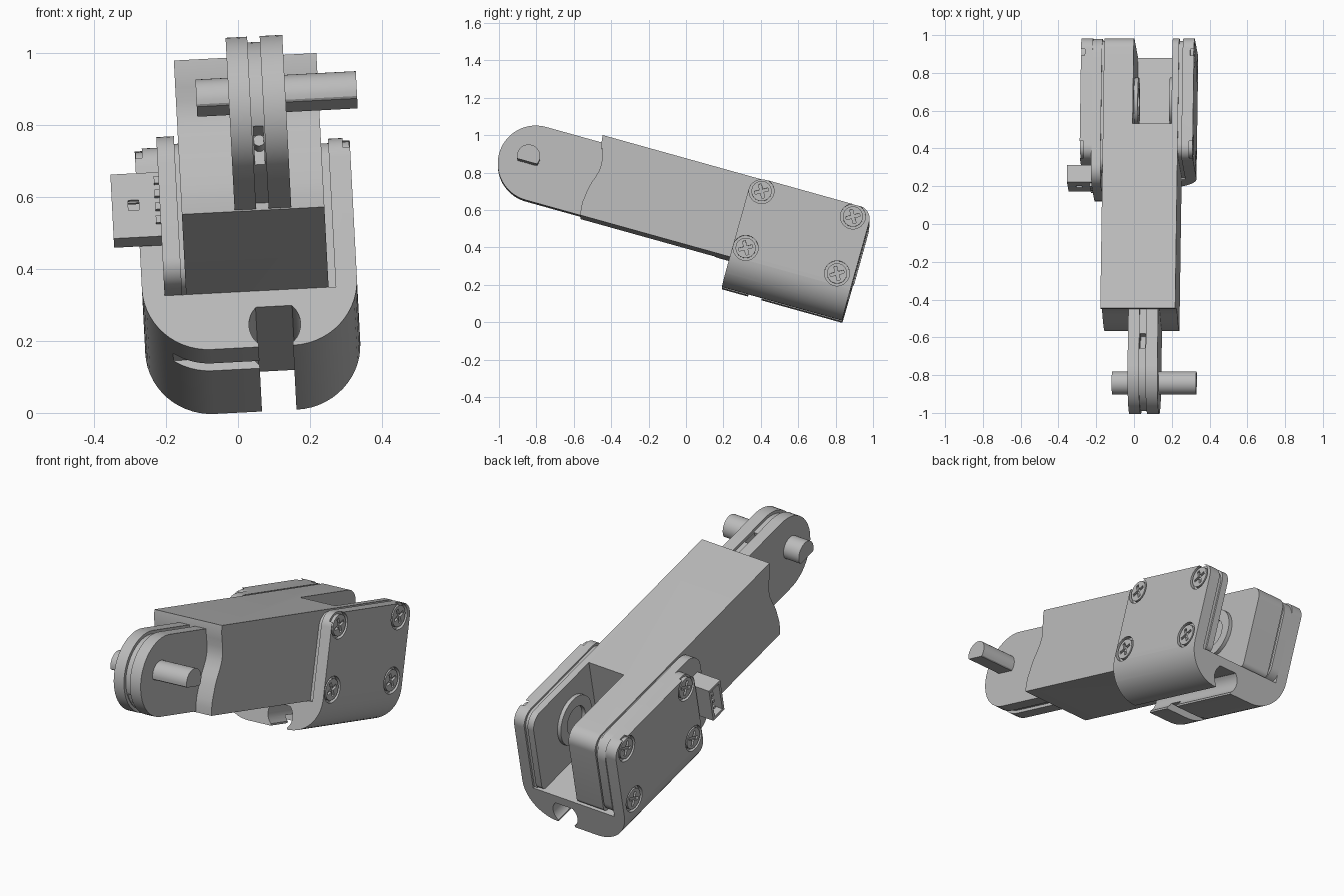
import bpy, bmesh, math
from mathutils import Matrix

cube = bpy.data.objects.get("Cube")
if cube:
    bpy.data.objects.remove(cube, do_unlink=True)

grey = bpy.data.materials.new("machined_grey")
grey.use_nodes = True
grey.diffuse_color = (0.5, 0.5, 0.5, 1)
grey.node_tree.nodes["Principled BSDF"].inputs["Base Color"].default_value = (0.5, 0.5, 0.5, 1)

parts = []


def prism(name, pts, axis, a, b):
    """Extrude a profile: (y, z) points along x, or (x, z) points along y."""
    place = (lambda p, t: (t, p[0], p[1])) if axis == "x" else (lambda p, t: (p[0], t, p[1]))
    bm = bmesh.new()
    face = bm.faces.new([bm.verts.new(place(p, a)) for p in pts])
    move = bmesh.ops.extrude_face_region(bm, geom=[face])["geom"]
    shift = (b - a, 0, 0) if axis == "x" else (0, b - a, 0)
    bmesh.ops.translate(bm, vec=shift, verts=[g for g in move if isinstance(g, bmesh.types.BMVert)])
    bmesh.ops.recalc_face_normals(bm, faces=bm.faces)
    mesh = bpy.data.meshes.new(name)
    bm.to_mesh(mesh)
    bm.free()
    obj = bpy.data.objects.new(name, mesh)
    bpy.context.collection.objects.link(obj)
    mesh.materials.append(grey)
    parts.append(obj)
    return obj


def arc(cx, cy, r, start, end, n=10):
    angles = [math.radians(start + (end - start) * i / n) for i in range(n + 1)]
    return [(cx + r * math.cos(t), cy + r * math.sin(t)) for t in angles]


def circle(cx, cy, r, n=32):
    return arc(cx, cy, r, 0, 360, n)[:-1]


def rounded(x0, x1, y0, y1, low, high):
    """Rectangle with one radius for its lower and one for its upper corners."""
    pts = []
    for x, y, r, s in ((x1, y0, low, 270), (x1, y1, high, 0), (x0, y1, high, 90), (x0, y0, low, 180)):
        cx = x - r if x == x1 else x + r
        cy = y - r if y == y1 else y + r
        pts += arc(cx, cy, r, s, s + 90) if r else [(x, y)]
    return pts


def box(name, x, y, z):
    return prism(name, rounded(*y, *z, 0, 0), "x", *x)


def carve(obj, cutter, mode="DIFFERENCE"):
    mod = obj.modifiers.new("carve", "BOOLEAN")
    mod.operation, mod.object, mod.solver = mode, cutter, "EXACT"
    graph = bpy.context.evaluated_depsgraph_get()
    mesh = bpy.data.meshes.new_from_object(obj.evaluated_get(graph))
    obj.modifiers.clear()
    obj.data = mesh
    parts.remove(cutter)
    bpy.data.objects.remove(cutter, do_unlink=True)


BACK, FRONT, TOP, SEAT, BOTTOM = 0.804, 0.136, 0.832, 0.387, 0.225

# Arm body with a wavy front end and a forked rear
outline = [(-0.695, SEAT)] + arc(BACK - 0.03, SEAT + 0.03, 0.03, 270, 360) + arc(BACK - 0.07, TOP - 0.07, 0.07, 0, 90)
for i in range(13):
    t = i / 12
    wave = 0.036 * math.sin(math.pi * min(1, t / 0.72)) ** 2 if t < 0.72 else -0.008 * math.sin(math.pi * (t - 0.72) / 0.28)
    outline.append((-0.695 + wave, TOP - (TOP - SEAT) * t))
body = prism("arm_body", outline[:-1], "x", -0.127, 0.27)
carve(body, box("fork_cut", (0.03, 0.235), (0.32, 0.9), (0.3, 0.9)))
carve(body, prism("cable_bore", circle(0.13, 0.62, 0.05), "y", 0.1, 0.4))

# Round bosses on the inner faces of the fork
for name, a, b in (("left_boss", 0.215, 0.24), ("right_boss", 0.025, 0.05)):
    boss = prism(name, circle(0.5, 0.61, 0.13), "x", a, b)
    carve(boss, prism("boss_bore", circle(0.5, 0.61, 0.075), "x", a - 0.01, b + 0.01))

# U bracket with round lower corners
u_shape = [(-0.249, TOP)] + arc(-0.064, BOTTOM + 0.185, 0.185, 180, 270, 14)
u_shape += arc(0.165, BOTTOM + 0.185, 0.185, 270, 360, 14)
u_shape += [(0.35, TOP), (0.29, TOP), (0.29, SEAT), (-0.187, SEAT), (-0.187, TOP)]
bracket = prism("bracket", u_shape, "y", FRONT, BACK)
carve(bracket, prism("bracket_trim", rounded(FRONT, BACK, BOTTOM - 0.05, TOP, 0, 0.07), "x", -0.4, 0.5), "INTERSECT")
carve(bracket, box("cable_slot", (0.067, 0.163), (0, 1), (0.1, 0.34)))
channel = prism("cable_channel", [(x, min(z, 0.34)) for x, z in circle(0.115, 0.288, 0.072)], "y", 0, 1)
carve(bracket, channel)
carve(bracket, box("under_groove", (-0.3, 0.1), (0.28, 0.357), (0.1, 0.26)))

# Thin plates between the fork and the bracket
prism("left_spacer", rounded(FRONT + 0.01, BACK - 0.01, SEAT, TOP - 0.01, 0, 0.07), "x", 0.27, 0.29)
prism("circuit_board", rounded(0, BACK + 0.005, SEAT, TOP, 0.07, 0.1), "x", -0.187, -0.138)
prism("right_spacer", rounded(0.07, BACK - 0.01, SEAT + 0.01, TOP - 0.01, 0.07, 0.07), "x", -0.138, -0.127)

# Sunk cross-head screws, four on each side
for side, face, inward in (("left", 0.35, -1), ("right", -0.249, 1)):
    for y in (0.205, 0.712):
        for z in (0.452, 0.768):
            deep = face + inward * 0.02
            cutter = prism("screw_seat", circle(y, z, 0.067), "x", min(deep, face - inward * 0.01), max(deep, face - inward * 0.01))
            carve(bracket, cutter)
            head_face = face + inward * 0.002
            low, high = sorted((deep + inward * 0.005, head_face))
            head = prism(side + "_screw", circle(y, z, 0.054, 24), "x", low, high)
            for tilt in (30, 120):
                c, s = math.cos(math.radians(tilt)), math.sin(math.radians(tilt))
                bar = [(y + u * c - v * s, z + u * s + v * c) for u, v in rounded(-0.038, 0.038, -0.008, 0.008, 0, 0)]
                low, high = sorted((head_face + inward * 0.012, head_face - inward * 0.01))
                carve(head, prism("screw_cross", bar, "x", low, high))

# Cable socket with pins on the board
socket = box("cable_socket", (-0.32, -0.187), (0.03, 0.125), (0.53, 0.715))
carve(socket, box("socket_mouth", (-0.34, -0.22), (0.045, 0.11), (0.545, 0.7)))
carve(socket, box("socket_window", (-0.275, -0.245), (0.0, 0.06), (0.608, 0.638)))
for i in range(4):
    z = 0.565 + i * 0.038
    box("socket_pin", (-0.3, -0.21), (0.07, 0.085), (z, z + 0.013))
    box("socket_foot", (-0.2, -0.185), (0.012, 0.03), (z, z + 0.02))


# Rounded tongue: two cheeks and a recessed core
def tongue(name, r, a, b):
    pts = arc(-1.0, 0.594, r, 90, 270, 28) + [(-0.6, 0.594 - r), (-0.6, 0.594 + r)]
    return prism(name, pts, "x", a, b)


tongue("tongue_right_cheek", 0.203, 0.02, 0.08)
tongue("tongue_left_cheek", 0.203, 0.115, 0.178)
core = tongue("tongue_core", 0.187, 0.08, 0.115)
carve(core, box("lower_slot", (0.084, 0.111), (-1.2, -1.06), (0.38, 0.5)))
carve(core, box("upper_slot", (0.084, 0.111), (-0.9, -0.82), (0.72, 0.85)))
prism("tongue_cable", circle(0.098, 0.47, 0.016, 16), "y", -1.12, -1.04)

# Cross pin with a flat underside
prism("cross_pin", [(y, max(z, 0.583)) for y, z in circle(-1.045, 0.612, 0.062)], "x", -0.07, 0.377)

# Shade, then tilt the whole assembly
tilt = Matrix.Rotation(math.radians(-3), 4, "Y") @ Matrix.Rotation(math.radians(-15.6), 4, "X")
bpy.ops.object.select_all(action="DESELECT")
for obj in parts:
    obj.data.transform(tilt)
    obj.select_set(True)
bpy.context.view_layer.objects.active = body
bpy.ops.object.shade_smooth_by_angle(angle=math.radians(30))
